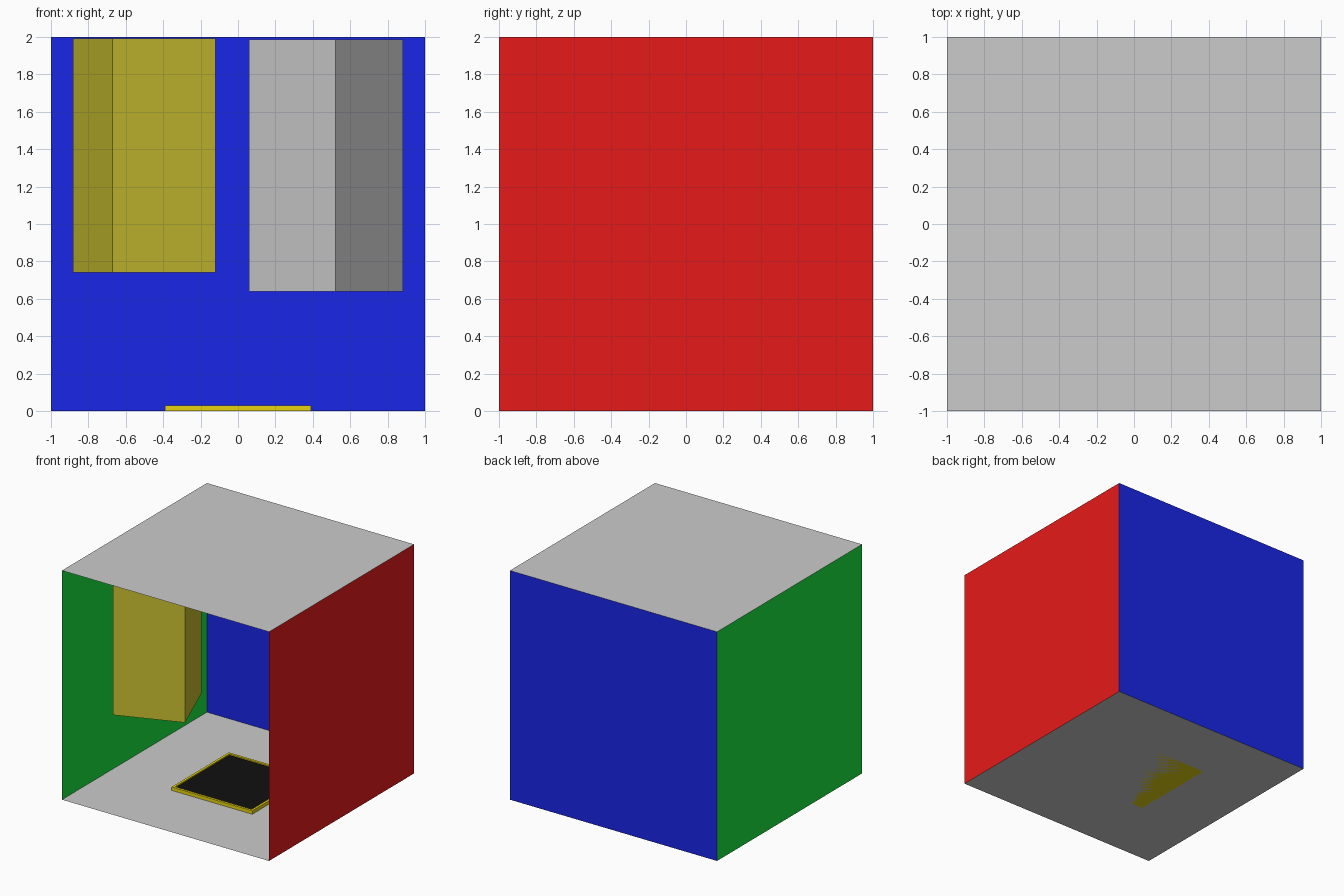
import bpy, bmesh

if "Cube" in bpy.data.objects:
    bpy.data.objects.remove(bpy.data.objects["Cube"])


def paint(obj, name, rgb):
    mat = bpy.data.materials.get(name) or bpy.data.materials.new(name)
    mat.diffuse_color = (*rgb, 1)
    mat.use_nodes = True
    mat.node_tree.nodes["Principled BSDF"].inputs["Base Color"].default_value = mat.diffuse_color
    obj.data.materials.append(mat)


def make(name, bm):
    mesh = bpy.data.meshes.new(name)
    bm.to_mesh(mesh)
    bm.free()
    obj = bpy.data.objects.new(name, mesh)
    bpy.context.collection.objects.link(obj)
    return obj


def panel(name, corners):
    bm = bmesh.new()
    bm.faces.new([bm.verts.new(c) for c in corners])
    return make(name, bm)


def prism(name, footprint, z0, z1):
    bm = bmesh.new()
    base = bm.faces.new([bm.verts.new((x, y, z0)) for x, y in footprint])
    top = bmesh.ops.extrude_face_region(bm, geom=[base], use_keep_orig=True)
    verts = [g for g in top["geom"] if isinstance(g, bmesh.types.BMVert)]
    bmesh.ops.translate(bm, verts=verts, vec=(0, 0, z1 - z0))
    bmesh.ops.recalc_face_normals(bm, faces=bm.faces)
    return make(name, bm)


RED, GREEN, BLUE = (0.8, 0.01, 0.01), (0.01, 0.8, 0.05), (0.01, 0.02, 0.8)
YELLOW, GOLD, BLACK = (0.6, 0.53, 0.03), (0.8, 0.66, 0.005), (0.005, 0.005, 0.005)

# Open-fronted room made of single-sided walls facing inwards
panel("floor", [(-1, -1, 0), (1, -1, 0), (1, 1, 0), (-1, 1, 0)])
panel("ceiling", [(-1, -1, 2), (-1, 1, 2), (1, 1, 2), (1, -1, 2)])
paint(panel("back_wall", [(-1, 1, 0), (1, 1, 0), (1, 1, 2), (-1, 1, 2)]), "blue", BLUE)
paint(panel("left_wall", [(-1, -1, 0), (-1, 1, 0), (-1, 1, 2), (-1, -1, 2)]), "green", GREEN)
paint(panel("right_wall", [(1, 1, 0), (1, -1, 0), (1, -1, 2), (1, 1, 2)]), "red", RED)

# Two turned blocks hanging just below the ceiling
short = prism("short_block", [(-0.67, -0.77), (-0.12, -0.56), (-0.33, -0.03), (-0.88, -0.24)], 0.74, 1.99)
paint(short, "yellow", YELLOW)
prism("tall_block", [(0.52, 0.03), (0.88, 0.49), (0.42, 0.85), (0.06, 0.39)], 0.64, 1.985)

# Framed panel on the floor: raised rim around a slightly sunken dark plate
X, Y0, Y1, H, RIM, SINK = 0.39, -0.36, 0.43, 0.03, 0.03, 0.01
frame = prism("panel_frame", [(-X, Y0), (X, Y0), (X, Y1), (-X, Y1)], 0, H)
paint(frame, "gold", GOLD)
paint(frame, "black", BLACK)
bm = bmesh.new()
bm.from_mesh(frame.data)
plate = max(bm.faces, key=lambda f: f.calc_center_median().z)
bmesh.ops.inset_region(bm, faces=[plate], thickness=RIM)
walls = bmesh.ops.extrude_discrete_faces(bm, faces=[plate])["faces"]
bmesh.ops.translate(bm, verts=walls[0].verts, vec=(0, 0, -SINK))
walls[0].material_index = 1
bm.to_mesh(frame.data)
bm.free()
